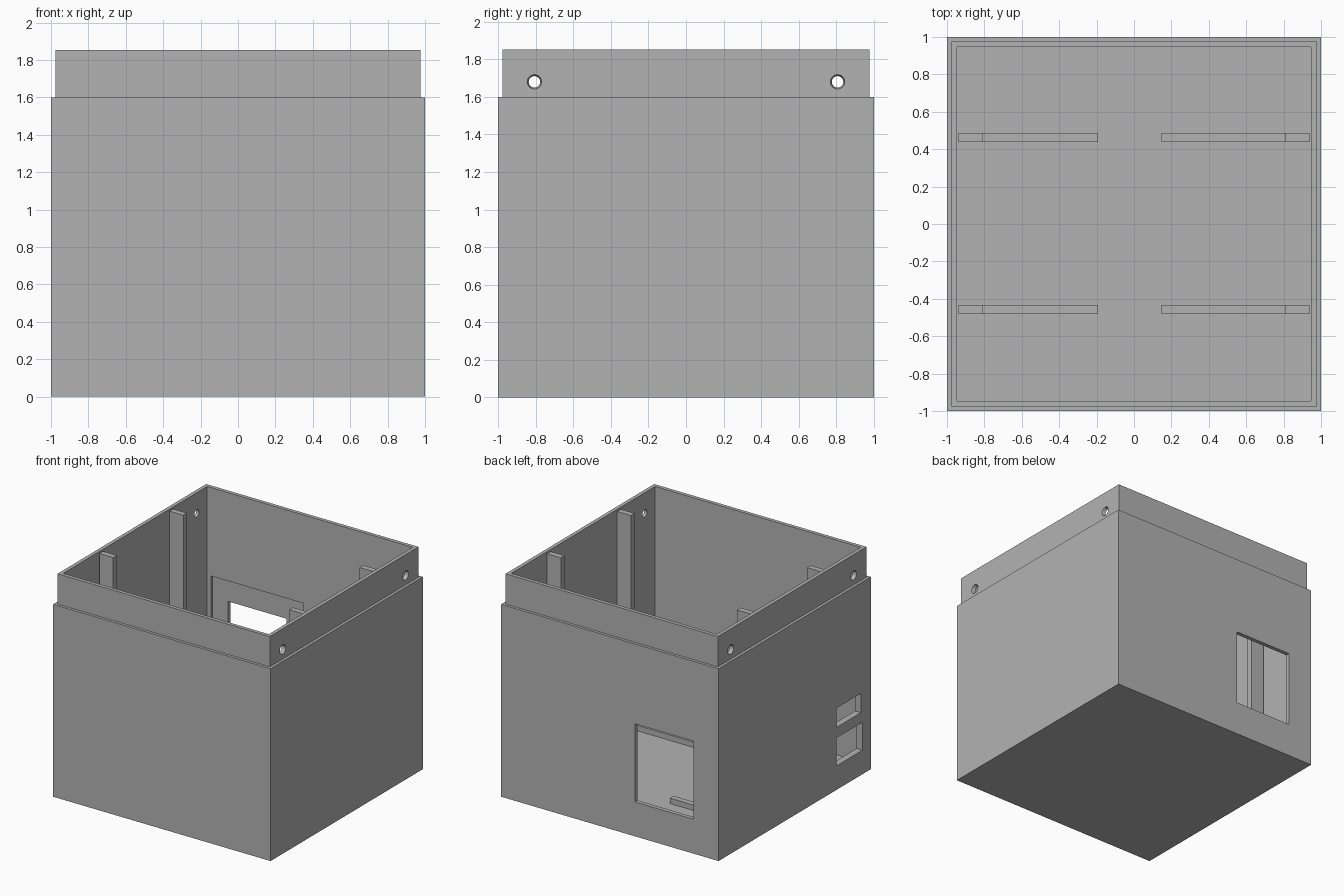
import bpy, bmesh
from math import pi
from mathutils import Matrix

if "Cube" in bpy.data.objects:
    bpy.data.objects.remove(bpy.data.objects["Cube"])

BODY_TOP, TOP = 1.6, 1.852
LIP, INNER, FLOOR = 0.967, 0.933, 0.067

grey = bpy.data.materials.new("plain grey")
grey.use_nodes = True
grey.diffuse_color = (0.45, 0.45, 0.45, 1)
grey.node_tree.nodes["Principled BSDF"].inputs["Base Color"].default_value = (0.45, 0.45, 0.45, 1)


def finish(bm, name):
    mesh = bpy.data.meshes.new(name)
    bm.to_mesh(mesh)
    bm.free()
    mesh.materials.append(grey)
    obj = bpy.data.objects.new(name, mesh)
    bpy.context.collection.objects.link(obj)
    return obj


def add_box(bm, x, y, z):
    """Box between the (low, high) pairs given for each axis."""
    verts = bmesh.ops.create_cube(bm, size=1)["verts"]
    for v in verts:
        v.co = [lo + (c + 0.5) * (hi - lo) for c, (lo, hi) in zip(v.co, (x, y, z))]


def box(name, x, y, z):
    bm = bmesh.new()
    add_box(bm, x, y, z)
    return finish(bm, name)


def cut(target, cutter):
    cutter.hide_render = True
    mod = target.modifiers.new("cut", "BOOLEAN")
    mod.operation, mod.solver, mod.object = "DIFFERENCE", "EXACT", cutter
    bpy.context.view_layer.objects.active = target
    bpy.ops.object.modifier_apply(modifier=mod.name)
    bpy.data.objects.remove(cutter)


# Open box: outer body, stepped lip, hollow interior
bm = bmesh.new()
add_box(bm, (-1, 1), (-1, 1), (0, BODY_TOP))
bm.normal_update()
top = max(bm.faces, key=lambda f: f.calc_center_median().z)
for edge, height in ((LIP, TOP), (INNER, FLOOR)):
    width = max(v.co.x for v in top.verts) - edge
    bmesh.ops.inset_region(bm, faces=[top], thickness=width)
    top = bmesh.ops.extrude_discrete_faces(bm, faces=[top])["faces"][0]
    for v in top.verts:
        v.co.z = height
    bm.normal_update()
bmesh.ops.recalc_face_normals(bm, faces=bm.faces)
case = finish(bm, "case")

# Back opening with a wider recess on the inside
cut(case, box("recess_cutter", (-0.91, -0.06), (0.8, 0.966), (0.1, 1.117)))
cut(case, box("back_window_cutter", (-0.77, -0.23), (0.8, 1.1), (0.286, 0.936)))

# Two small openings in the right wall
cut(case, box("upper_port_cutter", (-1.1, -0.8), (-0.87, -0.55), (0.52, 0.68)))
cut(case, box("lower_port_cutter", (-1.1, -0.8), (-0.89, -0.55), (0.2, 0.432)))

# Tapered screw holes through the side lips
for side in (-1, 1):
    for y in (-0.807, 0.807):
        bm = bmesh.new()
        bmesh.ops.create_cone(
            bm, cap_ends=True, segments=16, radius1=0.023, radius2=0.041, depth=0.07,
            matrix=Matrix.Translation((side * 0.95, y, 1.68)) @ Matrix.Rotation(side * pi / 2, 4, "Y"))
        cut(case, finish(bm, "screw_hole_cutter"))

# Upright posts on the side walls and low rails on the floor
for y, row in ((-0.458, "front"), (0.463, "back")):
    span = (y - 0.024, y + 0.024)
    for x, end, side in ((-0.811, -0.193, "right"), (0.811, 0.147, "left")):
        wall = INNER + 0.005 if x > 0 else -INNER - 0.005
        box(f"{row}_{side}_post", sorted((wall, x)), span, (FLOOR - 0.01, 1.842))
        box(f"{row}_{side}_rail", sorted((x, end)), span, (FLOOR - 0.01, 0.112))
